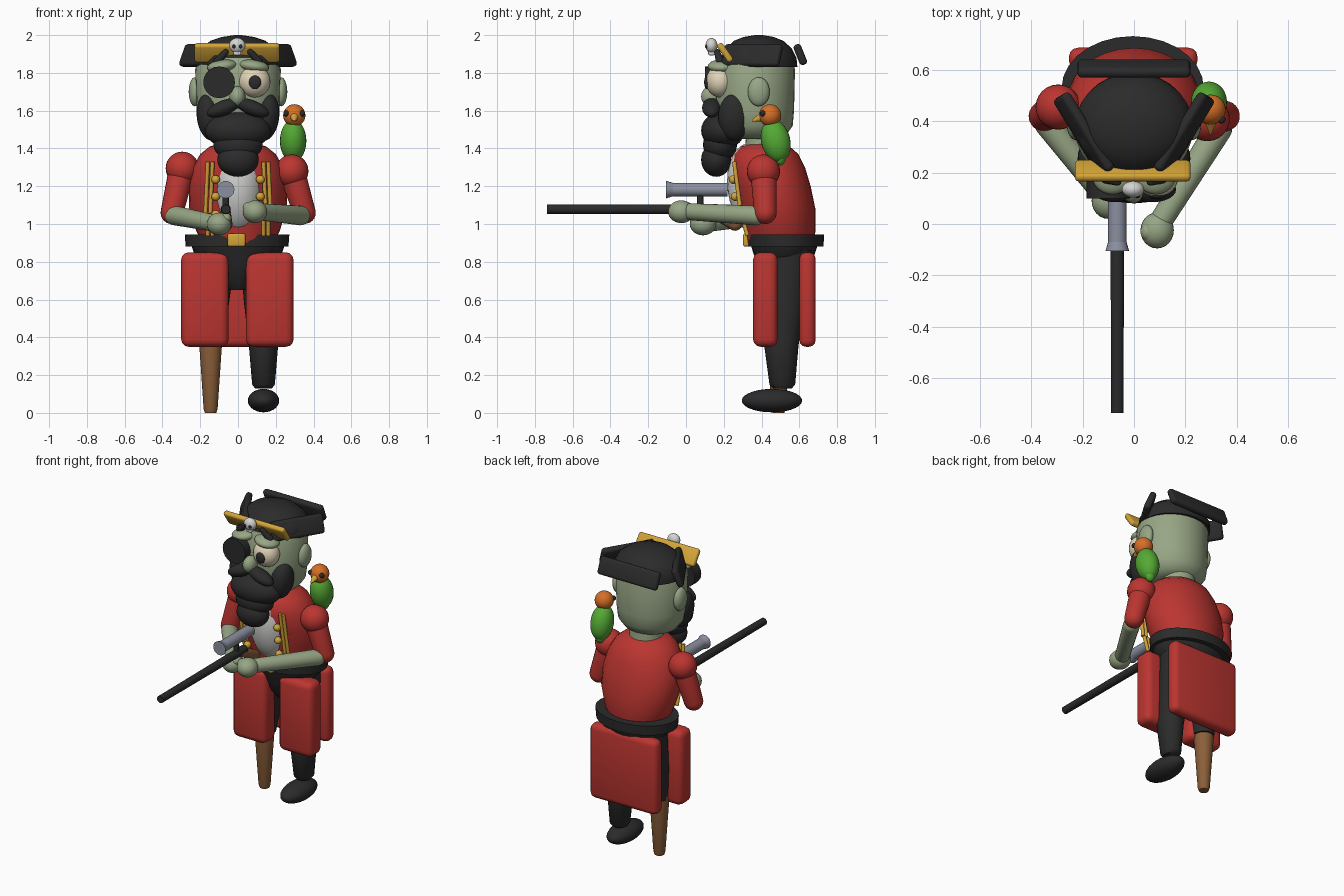
import bpy, bmesh, math
from mathutils import Vector, Matrix, Euler

if "Cube" in bpy.data.objects:
    bpy.data.objects.remove(bpy.data.objects["Cube"], do_unlink=True)


def material(name, r, g, b):
    m = bpy.data.materials.new(name)
    m.use_nodes = True
    m.diffuse_color = (r, g, b, 1)
    bsdf = next(n for n in m.node_tree.nodes if n.type == 'BSDF_PRINCIPLED')
    bsdf.inputs["Base Color"].default_value = (r, g, b, 1)
    bsdf.inputs["Roughness"].default_value = 0.8
    return m


RED = material("coat red", 0.5, 0.036, 0.03)
BLACK = material("soft black", 0.024, 0.024, 0.024)
SKIN = material("pale green skin", 0.31, 0.38, 0.235)
GOLD = material("gold", 0.65, 0.37, 0.04)
WOOD = material("wood", 0.26, 0.115, 0.042)
STEEL = material("steel", 0.26, 0.28, 0.35)
WHITE = material("shirt white", 0.66, 0.66, 0.64)
CREAM = material("eye cream", 0.74, 0.66, 0.48)
GREEN = material("feather green", 0.09, 0.4, 0.035)
ORANGE = material("feather orange", 0.66, 0.16, 0.02)


def finish(name, bm, mat, angle=50):
    bmesh.ops.recalc_face_normals(bm, faces=bm.faces)
    me = bpy.data.meshes.new(name)
    bm.to_mesh(me)
    bm.free()
    ob = bpy.data.objects.new(name, me)
    bpy.context.collection.objects.link(ob)
    me.materials.append(mat)
    bpy.ops.object.select_all(action='DESELECT')
    ob.select_set(True)
    bpy.context.view_layer.objects.active = ob
    bpy.ops.object.shade_smooth_by_angle(angle=math.radians(angle))
    return ob


def place(c, rot=(0, 0, 0), size=(1, 1, 1)):
    turn = Euler([math.radians(a) for a in rot]).to_matrix().to_4x4()
    return Matrix.Translation(c) @ turn @ Matrix.Diagonal((*size, 1))


def ball(name, c, r, mat, rot=(0, 0, 0)):
    size = r if isinstance(r, tuple) else (r, r, r)
    bm = bmesh.new()
    bmesh.ops.create_uvsphere(bm, u_segments=24, v_segments=14, radius=1, matrix=place(c, rot, size))
    return finish(name, bm, mat)


def slab(name, c, size, mat, bevel=0.02, rot=(0, 0, 0)):
    bm = bmesh.new()
    bmesh.ops.create_cube(bm, size=1, matrix=Matrix.Diagonal((*size, 1)))
    bmesh.ops.bevel(bm, geom=bm.edges[:], offset=bevel, segments=3, profile=0.5, affect='EDGES')
    bm.transform(place(c, rot))
    return finish(name, bm, mat)


def loft(name, rings, mat, matrix=Matrix(), n=28):
    """Rings are (x, y, z, radius x, radius y), joined and capped."""
    bm = bmesh.new()
    loops = []
    for x, y, z, rx, ry in rings:
        turns = [2 * math.pi * i / n for i in range(n)]
        loops.append([bm.verts.new((x + rx * math.cos(a), y + ry * math.sin(a), z)) for a in turns])
    for low, high in zip(loops, loops[1:]):
        for i in range(n):
            j = (i + 1) % n
            bm.faces.new((low[i], low[j], high[j], high[i]))
    bm.faces.new(loops[0])
    bm.faces.new(loops[-1])
    bm.transform(matrix)
    return finish(name, bm, mat)


def rod(name, a, b, r0, r1, mat, round_ends=False):
    """A tapered rod from a to b, with optional domed ends."""
    a, b = Vector(a), Vector(b)
    d = b - a
    rings = [(0, 0, 0, r0, r0), (0, 0, d.length, r1, r1)]
    if round_ends:
        steps = [math.pi / 2 * k / 6 for k in range(6)]
        tail = [(0, 0, -r0 * math.sin(t), r0 * math.cos(t), r0 * math.cos(t)) for t in reversed(steps)]
        tip = [(0, 0, d.length + r1 * math.sin(t), r1 * math.cos(t), r1 * math.cos(t)) for t in steps]
        rings = tail + tip
    turn = d.to_track_quat('Z', 'Y').to_matrix().to_4x4()
    return loft(name, rings, mat, Matrix.Translation(a) @ turn, 20)


# Torso, shirt and belt
loft("coat_body", [(0, .50, .90, .19, .175), (0, .50, .96, .22, .185), (0, .485, 1.08, .258, .2),
                   (0, .46, 1.2, .262, .2), (0, .435, 1.3, .24, .195), (0, .425, 1.37, .2, .17),
                   (0, .42, 1.41, .15, .13), (0, .42, 1.43, .08, .07)], RED)
ball("shirt_front", (0, .36, 1.19), (.135, .14, .24), WHITE, (8, 0, 0))
loft("belt", [(-.005, .528, .88, .272, .2), (-.005, .528, .945, .277, .203)], BLACK)
slab("belt_buckle", (-.008, .322, .915), (.095, .04, .07), GOLD, .012)
loft("hips", [(0, .5, .65, .05, .05), (0, .51, .7, .085, .1), (0, .52, .78, .16, .14),
              (0, .52, .85, .235, .165), (0, .52, .9, .25, .18)], BLACK)

# Coat trim and buttons
for side, s in (("left", 1), ("right", -1)):
    for k, x in enumerate((.135, .16)):
        rod(f"{side}_trim_{k}", (s * x, .255, 1.33), (s * (x + .012), .29, 1.06), .011, .011, GOLD)
        rod(f"{side}_lower_trim_{k}", (s * x, .29, 1.06), (s * x, .325, .94), .011, .011, GOLD)
    for k, z in enumerate((1.235, 1.145, 1.05)):
        ball(f"{side}_button_{k}", (s * .118, .25 + .01 * k, z), .023, GOLD)

# Coat tails
for side, x in (("left", .168), ("right", -.175)):
    slab(f"{side}_front_tail", (x, .42, .6), (.252, .13, .5), RED, .04)
slab("back_tail", (-.003, .643, .6), (.5, .086, .5), RED, .035)

# Legs
loft("left_leg", [(.135, .51, .13, .045, .05), (.135, .51, .15, .06, .068), (.135, .505, .35, .077, .09),
                  (.12, .525, .6, .09, .105), (.11, .54, .86, .1, .13)], BLACK)
ball("left_foot", (.135, .455, .065), (.083, .16, .062), BLACK)
loft("right_thigh", [(-.14, .49, .38, .065, .07), (-.13, .51, .6, .085, .1), (-.11, .54, .86, .1, .13)], BLACK)
loft("peg_leg", [(-.145, .49, 0, .03, .03), (-.145, .49, .02, .037, .037), (-.145, .49, .36, .06, .06),
                 (-.145, .49, .42, .062, .062)], WOOD)

# Arms
ARMS = (("left", (.285, .41, 1.28), (.352, .42, 1.06), (.33, .37, 1.045), (.11, .02, 1.065), (.09, -.025, 1.065)),
        ("right", (-.295, .455, 1.295), (-.35, .42, 1.06), (-.335, .39, 1.045), (-.13, .13, 1.005), (-.1, .09, 1.0)))
for side, shoulder, elbow, fore, wrist, hand in ARMS:
    ball(f"{side}_shoulder", shoulder, .088, RED)
    rod(f"{side}_sleeve", shoulder, elbow, .07, .06, RED, True)
    rod(f"{side}_forearm", fore, wrist, .052, .045, SKIN, True)
    ball(f"{side}_hand", hand, (.065, .07, .06), SKIN)
ball("left_thumb", (.055, -.03, 1.085), (.03, .035, .03), SKIN)
ball("right_thumb", (-.065, .08, 1.03), (.03, .035, .03), SKIN)

# Long gun with its scope
rod("gun_barrel", (-.065, -.735, 1.078), (-.065, .16, 1.078), .024, .027, BLACK)
rod("gun_scope", (-.065, -.08, 1.182), (-.065, .22, 1.182), .036, .036, STEEL)
rod("scope_rim", (-.065, -.105, 1.182), (-.065, -.07, 1.182), .046, .036, STEEL)
rod("scope_mount", (-.065, .075, 1.08), (-.065, .075, 1.16), .017, .017, BLACK)
rod("gun_stock", (-.065, .12, 1.07), (-.065, .26, 1.0), .026, .036, WOOD, True)

# Head
loft("neck", [(0, .42, 1.36, .11, .11), (0, .42, 1.5, .1, .1)], SKIN)
loft("head", [(0, .375, 1.45, .12, .11), (0, .37, 1.47, .17, .16), (0, .37, 1.52, .207, .195),
              (0, .365, 1.6, .22, .207), (0, .365, 1.82, .227, .212), (0, .37, 1.88, .2, .19)], SKIN)
for side, s in (("left", 1), ("right", -1)):
    ball(f"{side}_ear", (s * .228, .385, 1.7), (.033, .058, .077), SKIN)
    ball(f"{side}_brow", (s * .085, .19, 1.835), (.08, .075, .035), SKIN, (0, s * 8, 0))
    ball(f"{side}_beard", (s * .15, .255, 1.565), (.068, .085, .125), BLACK, (0, s * 8, 0))
    ball(f"{side}_moustache", (s * .075, .135, 1.615), (.095, .05, .04), BLACK, (0, s * 22, 0))
ball("left_eye", (.087, .18, 1.755), (.085, .075, .085), CREAM)
ball("left_pupil", (.09, .11, 1.75), (.032, .014, .036), BLACK)
rod("eye_patch", (-.1, .1, 1.75), (-.1, .17, 1.75), .084, .084, BLACK)
ball("nose", (-.003, .135, 1.675), (.042, .055, .055), SKIN)
ball("middle_beard", (0, .195, 1.495), (.175, .115, .1), BLACK)
ball("beard_tip", (0, .16, 1.34), (.11, .08, .09), BLACK)
ball("beard_joint", (0, .18, 1.42), (.13, .09, .09), BLACK)

# Three-sided hat
loft("hat_dome", [(0, .385, 1.83, .225, .205), (0, .385, 1.88, .228, .2), (0, .385, 1.93, .2, .175),
                  (0, .385, 1.97, .145, .13), (0, .385, 1.99, .085, .08), (0, .385, 2, .02, .02)], BLACK)
slab("hat_back_flap", (0, .605, 1.897), (.44, .042, .115), BLACK, .018, (22, 0, 0))
slab("hat_front_flap", (-.005, .207, 1.907), (.45, .035, .115), GOLD, .015, (35, 0, 0))
slab("hat_left_flap", (.195, .35, 1.892), (.35, .042, .125), BLACK, .018, (-22, 0, 58.7))
slab("hat_right_flap", (-.195, .35, 1.892), (.35, .042, .125), BLACK, .018, (22, 0, 121.3))

# Skull badge with crossed bones
ball("badge_skull", (-.004, .135, 1.945), (.043, .032, .04), WHITE)
slab("badge_jaw", (-.004, .135, 1.908), (.04, .035, .03), WHITE, .008)
for side, s in (("left", 1), ("right", -1)):
    ball(f"{side}_badge_socket", (s * .018 - .004, .108, 1.94), (.01, .007, .011), BLACK)
    rod(f"{side}_badge_bone", (s * .065, .165, 1.91), (s * .11, .18, 1.86), .016, .022, BLACK, True)

# Shoulder parrot
ball("parrot_body", (.292, .475, 1.44), (.07, .077, .115), GREEN, (14, 0, 0))
ball("parrot_tail", (.292, .5, 1.36), (.035, .03, .05), GREEN)
ball("parrot_head", (.298, .445, 1.575), .059, ORANGE)
rod("parrot_beak", (.298, .405, 1.568), (.298, .35, 1.545), .026, .004, GOLD)
for side, s in (("left", 1), ("right", -1)):
    ball(f"{side}_parrot_eye", (.298 + s * .042, .407, 1.585), .016, BLACK)
